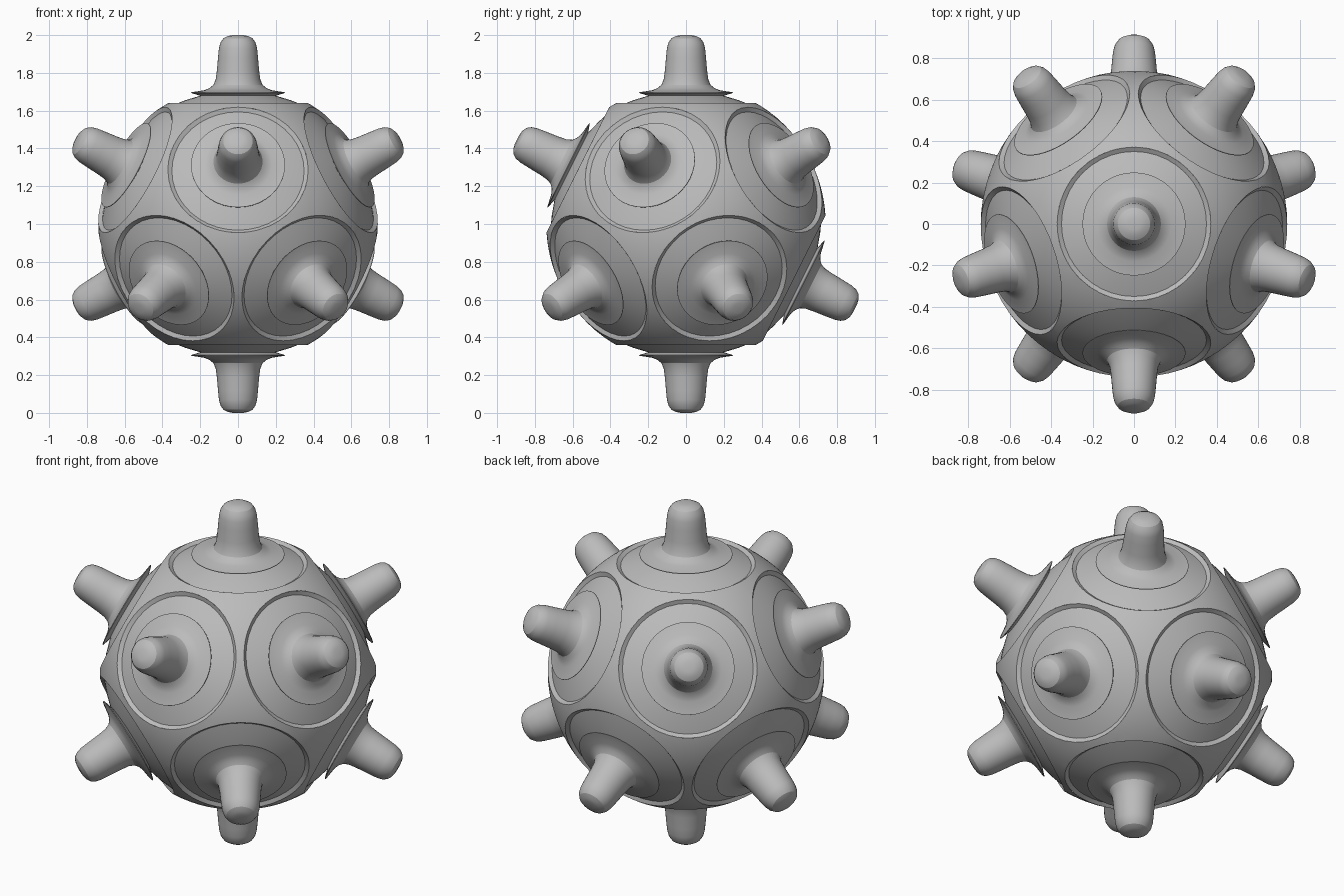
import bpy, bmesh, math
from mathutils import Vector

if "Cube" in bpy.data.objects:
    bpy.data.objects.remove(bpy.data.objects["Cube"])

R, CUT = 0.74, 0.64          # shell radius, distance of each socket plane
SEG = 40

grey = bpy.data.materials.new("grey metal")
grey.diffuse_color = (0.5, 0.5, 0.5, 1)
grey.use_nodes = True
grey.node_tree.nodes["Principled BSDF"].inputs["Base Color"].default_value = grey.diffuse_color

# The twelve spike directions are the corners of an icosahedron
axes = [Vector((0, 0, 1)), Vector((0, 0, -1))]
for i in range(5):
    for start, h in ((-90, 1), (90, -1)):
        a = math.radians(start + 72 * i)
        axes.append(Vector((2 * math.cos(a), 2 * math.sin(a), h)).normalized())


def finish(name, bm):
    me = bpy.data.meshes.new(name)
    bm.to_mesh(me)
    bm.free()
    me.materials.append(grey)
    ob = bpy.data.objects.new(name, me)
    bpy.context.collection.objects.link(ob)
    ob.location.z = 1
    bpy.ops.object.select_all(action='DESELECT')
    ob.select_set(True)
    bpy.context.view_layer.objects.active = ob
    bpy.ops.object.shade_smooth_by_angle(angle=math.radians(25))
    return ob


# Spherical shell with twelve round sockets sliced open
bm = bmesh.new()
bmesh.ops.create_icosphere(bm, subdivisions=5, radius=R)
for d in axes:
    bmesh.ops.bisect_plane(bm, geom=bm.verts[:] + bm.edges[:] + bm.faces[:],
                           plane_co=d * CUT, plane_no=d, clear_outer=True)
finish("shell", bm)


def lathe(bm, profile, d):
    """Spin a (radius, distance) profile about the direction d."""
    rot = Vector((0, 0, 1)).rotation_difference(d)
    rings = []
    for r, z in profile:
        n = 1 if r == 0 else SEG
        rings.append([bm.verts.new(rot @ Vector((r * math.cos(2 * math.pi * k / SEG),
                                                 r * math.sin(2 * math.pi * k / SEG), z)))
                      for k in range(n)])
    for a, b in zip(rings, rings[1:]):
        for k in range(SEG):
            j = (k + 1) % SEG
            if len(b) == 1:
                bm.faces.new((a[k], a[j], b[0]))
            else:
                bm.faces.new((a[k], a[j], b[j], b[k]))


# Socket wall and sloping floor
rim = math.sqrt(R * R - CUT * CUT)
socket = [(rim, CUT), (0.35, 0.627), (0.28, 0.655), (0.2, 0.679)]
# Flared collar running up into the rounded spike
spike = [(0.2, 0.679), (0.249, 0.694), (0.249, 0.697), (0.18, 0.708), (0.15, 0.72),
         (0.13, 0.737), (0.118, 0.765), (0.112, 0.81), (0.106, 0.88), (0.101, 0.93),
         (0.093, 0.96), (0.078, 0.982), (0.055, 0.995), (0.028, 1.0), (0, 1.0)]

for name, prof in (("sockets", socket), ("spikes", spike)):
    bm = bmesh.new()
    for d in axes:
        lathe(bm, prof, d)
    finish(name, bm)
